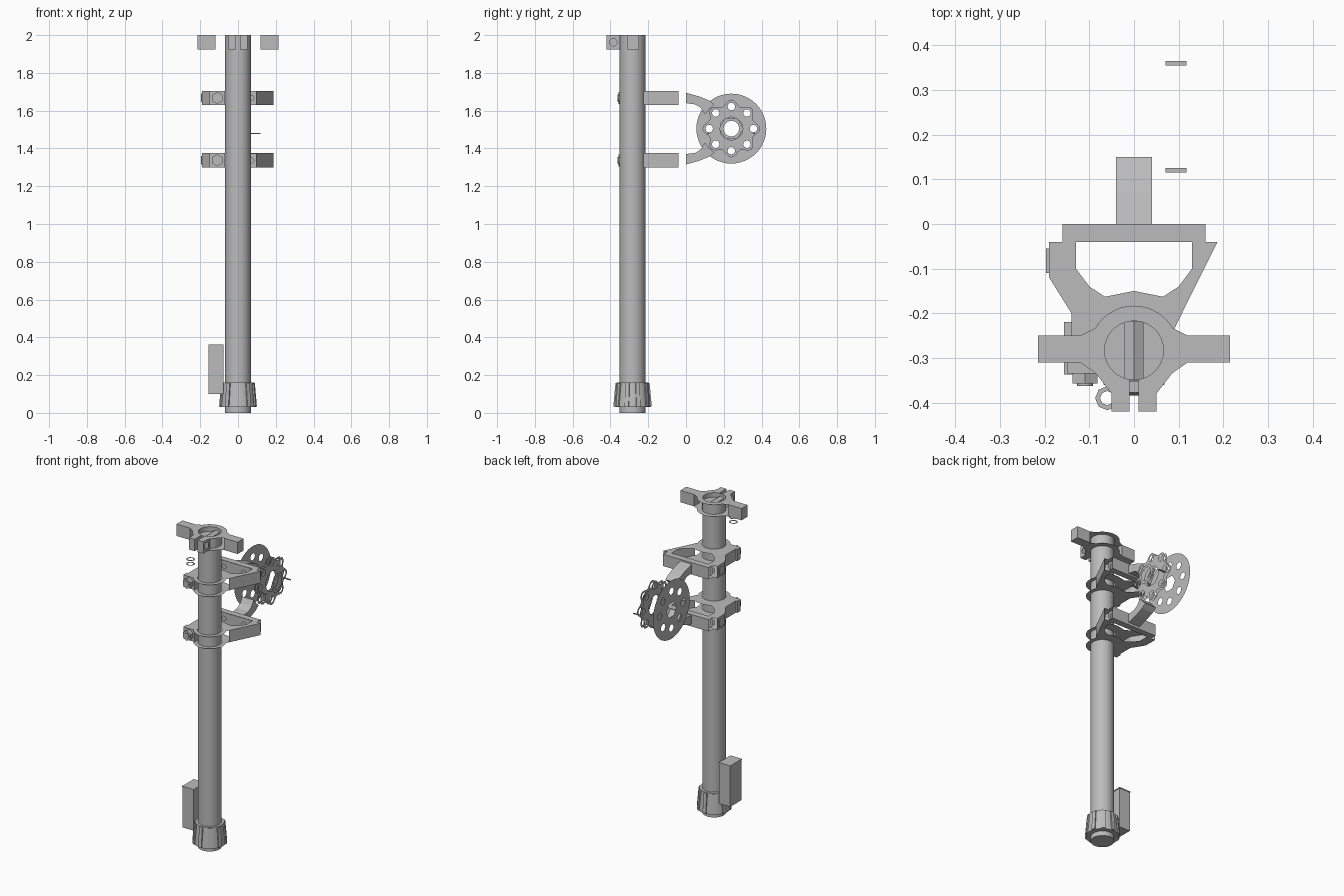
import bpy, bmesh, math
from mathutils import Matrix, Vector

if "Cube" in bpy.data.objects:
    bpy.data.objects.remove(bpy.data.objects["Cube"], do_unlink=True)

grey = bpy.data.materials.new("plain grey")
grey.use_nodes = True
grey.diffuse_color = (0.5, 0.5, 0.5, 1)
grey.node_tree.nodes["Principled BSDF"].inputs["Base Color"].default_value = (0.5, 0.5, 0.5, 1)

AXIS_Y = -0.283     # the pole's position
HUB = (0.24, 1.505)  # wheel centre in y and z


def finish(name, bm, smooth=False):
    mesh = bpy.data.meshes.new(name)
    bm.to_mesh(mesh)
    bm.free()
    mesh.materials.append(grey)
    obj = bpy.data.objects.new(name, mesh)
    bpy.context.collection.objects.link(obj)
    if smooth:
        bpy.ops.object.select_all(action='DESELECT')
        obj.select_set(True)
        bpy.context.view_layer.objects.active = obj
        bpy.ops.object.shade_smooth_by_angle(angle=math.radians(35))
    return obj


def arc(cx, cy, r, start=0, end=360, n=28):
    full = end - start == 360
    steps = n if full else n - 1
    angles = [math.radians(start + (end - start) * i / steps) for i in range(n)]
    return [(cx + r * math.cos(a), cy + r * math.sin(a)) for a in angles]


def plate(name, loops, place, levels, longest_open=None):
    """Fill outline and holes at each level; wall outline edges longer than longest_open."""
    bm = bmesh.new()
    for level in levels:
        edges = []
        for loop in loops:
            vs = [bm.verts.new(place(u, v, level)) for u, v in loop]
            edges += [bm.edges.new((vs[i - 1], vs[i])) for i in range(len(vs))]
        bmesh.ops.triangle_fill(bm, edges=edges, use_beauty=True, use_dissolve=False)
    if longest_open is not None:
        outer = loops[0]
        for i, b in enumerate(outer):
            a = outer[i - 1]
            if math.dist(a, b) > longest_open:
                ends = [(a, levels[0]), (b, levels[0]), (b, levels[1]), (a, levels[1])]
                bm.faces.new([bm.verts.new(place(*p, z)) for p, z in ends])
    bmesh.ops.remove_doubles(bm, verts=bm.verts, dist=1e-5)
    bmesh.ops.recalc_face_normals(bm, faces=bm.faces)
    return finish(name, bm)


def flat(u, v, level):
    return (u, v, level)


def side(u, v, level):
    return (level, u, v)


def back(u, v, level):
    return (u, level, v)


def box(name, x, y, z):
    bm = bmesh.new()
    size = Vector((x[1] - x[0], y[1] - y[0], z[1] - z[0]))
    mid = Vector((sum(x) / 2, sum(y) / 2, sum(z) / 2))
    bmesh.ops.create_cube(bm, size=1, matrix=Matrix.Translation(mid) @ Matrix.Diagonal((*size, 1)))
    return finish(name, bm)


def cone(name, r1, r2, centre, depth, axis='Z', sides=32):
    bm = bmesh.new()
    turn = Matrix.Rotation(math.pi / 2, 4, 'X') if axis == 'Y' else Matrix.Identity(4)
    bmesh.ops.create_cone(bm, cap_ends=True, segments=sides, radius1=r1, radius2=r2,
                          depth=depth, matrix=Matrix.Translation(centre) @ turn)
    return finish(name, bm, sides > 8)


# Pole and its flared foot
cone("pole", 0.068, 0.068, (0, AXIS_Y, 0.985), 1.97)
cone("foot_collar", 0.096, 0.084, (0, AXIS_Y, 0.095), 0.13)
bm = bmesh.new()
for i in range(10):
    spin = Matrix.Translation((0, AXIS_Y, 0)) @ Matrix.Rotation(math.tau * (i + 0.5) / 10, 4, 'Z')
    shape = Matrix.Translation((0.09, 0, 0.095)) @ Matrix.Rotation(-0.09, 4, 'Y') @ Matrix.Diagonal((0.012, 0.022, 0.125, 1))
    bmesh.ops.create_cube(bm, size=1, matrix=spin @ shape)
finish("foot_ribs", bm)

# Control box beside the pole
box("control_box", (-0.155, -0.078), (-0.335, -0.222), (0.1, 0.355))
box("control_box_lid", (-0.157, -0.076), (-0.337, -0.22), (0.355, 0.362))

# Top clamp with two arms and split jaws
right_half = [(0.01, -0.35), (0.01, -0.42), (0.05, -0.42), (0.05, -0.38), (0.085, -0.335),
              (0.12, -0.31), (0.215, -0.31), (0.215, -0.25), (0.12, -0.25)]
right_half += arc(0, AXIS_Y, 0.1, 30, 90, 8)
outline = right_half + [(-x, y) for x, y in reversed(right_half[:-1])]
plate("top_clamp", [outline, arc(0, AXIS_Y, 0.066)], flat, (1.925, 2.0), 0.06)
for s in (-1, 1):
    inner, outer = sorted((s * 0.12, s * 0.215))
    box("top_clamp_arm", (inner, outer), (-0.31, -0.25), (1.925, 2.0))
    jaw = [(-0.42, 1.925), (-0.35, 1.925), (-0.35, 2.0), (-0.42, 2.0)]
    plate("clamp_jaw", [jaw, arc(-0.385, 1.962, 0.02, n=12)], side,
          sorted((s * 0.01, s * 0.05)), 0.03)
bm = bmesh.new()
bmesh.ops.create_cone(bm, cap_ends=False, segments=32, radius1=0.069, radius2=0.069, depth=0.075,
                      matrix=Matrix.Translation((0, AXIS_Y, 1.9625)))
finish("top_clamp_bore", bm, True)
cone("arm_bolt", 0.024, 0.024, (0.0, -0.283, 1.962), 0.13, 'Y', 6)

# Loose washers under the top clamp
for z in (1.82, 1.85):
    plate("washer", [arc(-0.06, -0.39, 0.027, n=8), arc(-0.06, -0.39, 0.016, n=8)], flat, (z,))

# Two bracket clamps carrying the wheel
for z0 in (1.30, 1.63):
    z1 = z0 + 0.075
    mid = z0 + 0.037
    outline = [(0.16, 0), (-0.16, 0), (-0.16, -0.04), (-0.19, -0.04), (-0.19, -0.12),
               (-0.14, -0.2), (-0.14, -0.3), (-0.085, -0.32)]
    outline += arc(0, AXIS_Y, 0.095, 215, 385, 16)
    outline += [(0.095, -0.225), (0.187, -0.04), (0.16, -0.04)]
    half = [(0.13, -0.04), (0.13, -0.1), (0.1, -0.14), (0.065, -0.163), (0.035, -0.157)]
    window = half + [(0, -0.15)] + [(-x, y) for x, y in reversed(half)]
    plate("bracket_clamp", [outline, window, arc(0, AXIS_Y, 0.07)], flat, (z0, z1), 0.065)
    # Crossbar faces with bolt holes
    bar = arc(0.125, mid, 0.0375, -90, 90, 9) + arc(-0.125, mid, 0.0375, 90, 270, 9)
    holes = [arc(x, mid, r, n=12) for x, r in ((-0.125, 0.02), (-0.07, 0.014), (0.07, 0.014), (0.125, 0.02))]
    plate("crossbar", [bar] + holes, back, (-0.04, 0.0))
    # Side lug and clamping bolt
    box("bolt_lug", (-0.15, -0.07), (-0.335, -0.30), (z0, z1))
    cone("bolt_head", 0.032, 0.032, (-0.11, -0.346, mid), 0.022, 'Y', 6)
    cone("bolt_end", 0.018, 0.018, (-0.11, -0.356, mid), 0.014, 'Y', 12)
    box("side_stop", (-0.197, -0.188), (-0.11, -0.055), (z0 + 0.015, z1 - 0.015))

# Curved arms from the brackets to the wheel, mirrored in height
arm = [(0, 0.19), (0, 0.135), (0.05, 0.128), (0.078, 0.11), (0.1, 0.075),
       (0.125, 0.105), (0.15, 0.128), (0.12, 0.15), (0.07, 0.17)]
for s in (-1, 1):
    plate("wheel_arm", [[(y, HUB[1] + s * h) for y, h in arm]], side, (-0.04, 0.04), 0)


def ring_holes(r, n=12):
    spots = arc(*HUB, 0.117, n=8)
    return [arc(u, v, r, n=n) for u, v in spots]


# Thin wheel disc and lobed plates
plate("wheel_disc", [arc(*HUB, 0.185, n=48)] + ring_holes(0.022) + [arc(*HUB, 0.05, n=6)],
      side, (-0.065,))
lobes = []
for i in range(64):
    a = math.tau * i / 64
    r = 0.138 + 0.015 * math.cos(8 * a)
    lobes.append((HUB[0] + r * math.cos(a), HUB[1] + r * math.sin(a)))
plate("lobed_plate", [lobes] + ring_holes(0.02) + [arc(*HUB, 0.062, n=12)], side, (0.05, 0.07))
plate("hub_nut", [arc(*HUB, 0.065, n=6), arc(*HUB, 0.042, n=12)], side, (0.11,))

# Small stiffening strips on the lobed plate
for y in (0.12, 0.36):
    box("plate_strip", (0.07, 0.118), (y - 0.005, y + 0.005), (HUB[1] - 0.028, HUB[1] - 0.024))
